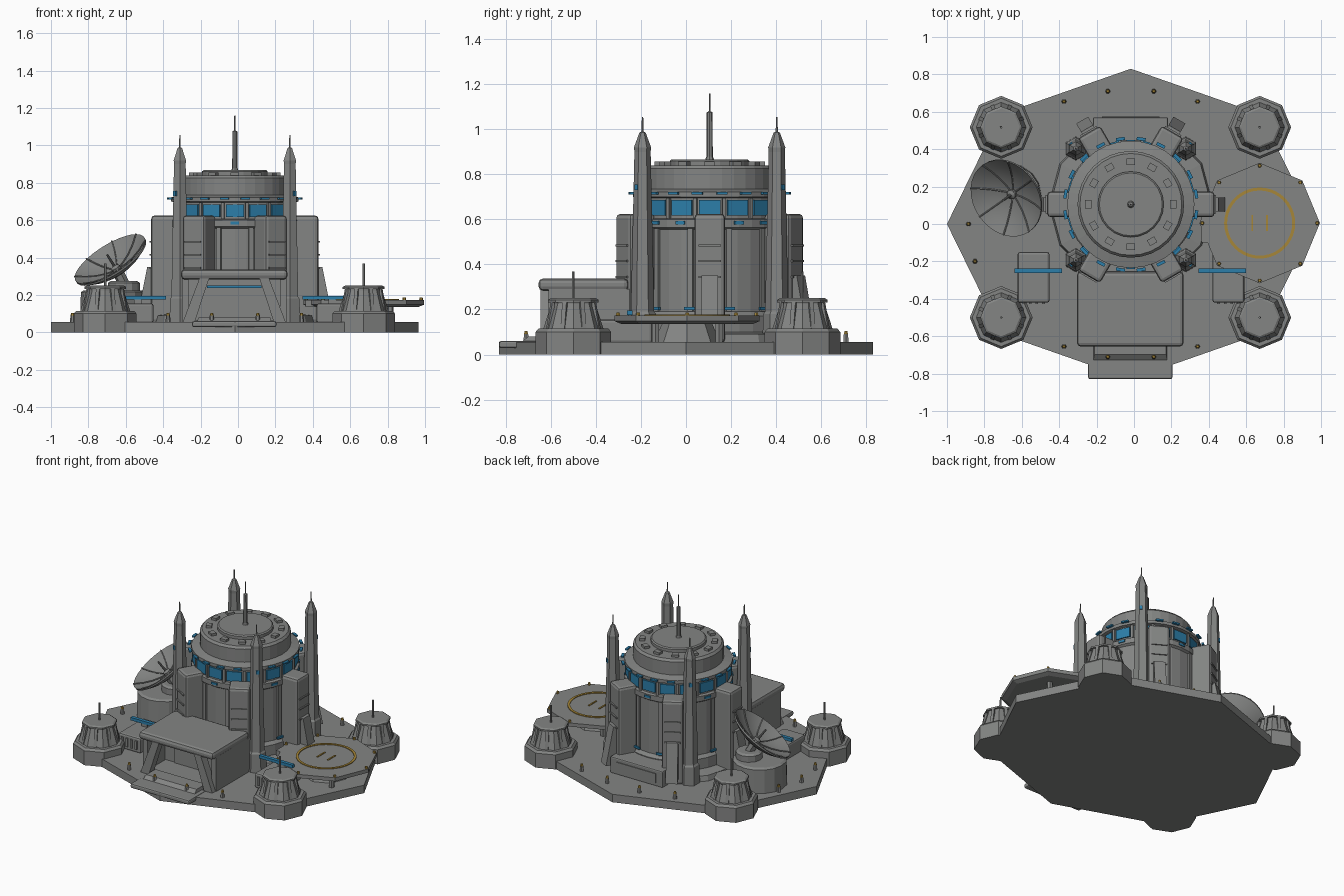
import bpy, bmesh, math
from mathutils import Vector, Matrix

if "Cube" in bpy.data.objects:
    bpy.data.objects.remove(bpy.data.objects["Cube"])

def material(name, rgb):
    m = bpy.data.materials.new(name)
    m.diffuse_color = (*rgb, 1)
    m.use_nodes = True
    m.node_tree.nodes["Principled BSDF"].inputs["Base Color"].default_value = m.diffuse_color
    return m

GRAY = material("concrete_gray", (0.23, 0.235, 0.23))
BLUE = material("window_blue", (0.025, 0.21, 0.40))
GOLD = material("marker_gold", (0.38, 0.24, 0.04))
TC = Vector((-0.017, 0.105, 0))       # tower centre

def finish(name, bm, mat, smooth=False):
    bmesh.ops.recalc_face_normals(bm, faces=bm.faces)
    me = bpy.data.meshes.new(name)
    bm.to_mesh(me)
    bm.free()
    ob = bpy.data.objects.new(name, me)
    me.materials.append(mat)
    bpy.context.collection.objects.link(ob)
    if smooth:
        bpy.ops.object.select_all(action='DESELECT')
        ob.select_set(True)
        bpy.context.view_layer.objects.active = ob
        bpy.ops.object.shade_smooth_by_angle(angle=math.radians(30))
    return ob

def lathe(name, profile, sides, loc=(0, 0, 0), mat=GRAY, turn=0.0, scale=(1, 1), smooth=False, matrix=None, caps=True):
    """Stack of rings (radius, height) around an axis."""
    bm = bmesh.new()
    rings = []
    for r, z in profile:
        rings.append([bm.verts.new((r * scale[0] * math.cos(turn + math.tau * i / sides),
                                    r * scale[1] * math.sin(turn + math.tau * i / sides), z))
                      for i in range(sides)])
    for a, b in zip(rings, rings[1:]):
        for i in range(sides):
            j = (i + 1) % sides
            bm.faces.new((a[i], a[j], b[j], b[i]))
    if caps:
        bm.faces.new(rings[0][::-1])
        bm.faces.new(rings[-1])
    bm.transform(matrix if matrix else Matrix.Translation(loc))
    return finish(name, bm, mat, smooth)

def box(name, lo, hi, mat=GRAY, bevel=0.0, angle=0.0, centre=(0, 0, 0), top=None, shift=(0, 0)):
    """Box between two corners; top scales and shift moves the upper face."""
    lo, hi = Vector(lo), Vector(hi)
    bm = bmesh.new()
    bmesh.ops.create_cube(bm, size=1)
    for v in bm.verts:
        if v.co.z > 0:
            if top:
                v.co.x *= top[0]
                v.co.y *= top[1]
        v.co = Vector(c * s for c, s in zip(v.co, hi - lo)) + (lo + hi) / 2 + \
            (Vector((*shift, 0)) if v.co.z > 0 else Vector())
    if bevel:
        bmesh.ops.bevel(bm, geom=bm.edges[:], offset=bevel, segments=2, affect='EDGES', profile=0.5)
    bm.transform(Matrix.Translation(centre) @ Matrix.Rotation(angle, 4, 'Z'))
    return finish(name, bm, mat)

def rod(name, a, b, r, mat=GRAY):
    a, b = Vector(a), Vector(b)
    d = b - a
    m = Matrix.Translation(a) @ d.to_track_quat('Z', 'Y').to_matrix().to_4x4()
    return lathe(name, [(r, 0), (r, d.length)], 6, mat=mat, matrix=m)

# Platform and entrance steps
lathe("platform", [(1, 0), (1, 0.055)], 8, (-0.017, 0, 0), scale=(0.983, 0.83))
box("entrance_step", (-0.245, -0.83, 0.028), (0.205, -0.64, 0.06), bevel=0.01)
box("entrance_ramp", (-0.22, -0.74, 0.05), (0.18, -0.60, 0.08), top=(0.96, 0.7), shift=(0, 0.02))

# Central tower
lathe("tower_skirt", [(0.44, 0.05), (0.43, 0.09), (0.35, 0.10)], 12, TC)
lathe("tower_wall", [(0.345, 0.05), (0.345, 0.17), (0.325, 0.19), (0.325, 0.555), (0.34, 0.565), (0.34, 0.60),
                     (0.322, 0.605), (0.322, 0.695), (0.34, 0.70), (0.34, 0.722), (0.285, 0.735), (0.285, 0.825),
                     (0.272, 0.84), (0.19, 0.84)], 32, TC)
lathe("roof_disc", [(0.176, 0.835), (0.176, 0.86), (0.168, 0.867)], 24, TC)
lathe("roof_mast", [(0.022, 0.86), (0.014, 0.88), (0.013, 1.075), (0.004, 1.08), (0.003, 1.16)], 8, TC)
for i in range(12):
    box("roof_vent", (0.21, -0.022, 0.835), (0.245, 0.022, 0.856), angle=math.tau * i / 12, centre=TC)
for i in range(16):
    a = math.tau * i / 16
    box("tower_window", (0.31, -0.048, 0.618), (0.329, 0.048, 0.685), BLUE, angle=a, centre=TC)
    box("window_mullion", (0.31, -0.008, 0.605), (0.335, 0.008, 0.695), angle=a + math.tau / 32, centre=TC)
    box("collar_light", (0.33, -0.022, 0.578), (0.345, 0.022, 0.592), BLUE, angle=a, centre=TC)
for i in range(20):
    box("eave_light", (0.345, -0.024, 0.711), (0.362, 0.024, 0.721), BLUE, angle=math.tau * (i + 0.5) / 20, centre=TC)
for i in range(12):
    a = math.tau * (i + 0.5) / 12
    box("base_light", (0.335, -0.025, 0.198), (0.345, 0.025, 0.212), BLUE, angle=a, centre=TC)
    box("wall_rib", (0.315, -0.012, 0.19), (0.336, 0.012, 0.56), angle=a, centre=TC)

# Six buttress pods with rungs and sloped feet
for i in range(6):
    a = math.tau * i / 6
    box("buttress_pod", (0.315, -0.068, 0.05), (0.447, 0.068, 0.625), bevel=0.018, angle=a, centre=TC)
    for z in (0.34, 0.41, 0.48):
        box("pod_rung", (0.44, -0.05, z), (0.455, 0.05, z + 0.009), angle=a, centre=TC)
    if i < 4:
        box("buttress_foot", (0.43, -0.037, 0.09), (0.52, 0.037, 0.35), angle=a, centre=TC,
            top=(0.4, 1), shift=(-0.025, 0))

# Rear service block
box("rear_block", (-0.22, 0.42, 0.05), (0.182, 0.57, 0.165), bevel=0.008)
box("rear_block_panel", (-0.17, 0.565, 0.075), (0.135, 0.575, 0.14))

# Four spires
for sx in (-1, 1):
    for sy in (-1, 1):
        p = TC + Vector((sx * 0.294, sy * 0.298, 0))
        lathe("spire", [(0.064, 0.05), (0.06, 0.18), (0.052, 0.19), (0.036, 0.90), (0.038, 0.92), (0.014, 0.985),
                        (0.005, 0.99), (0.003, 1.055)], 6, p, turn=math.pi / 6)
        box("spire_light", (0.03, -0.01, 0.73), (0.042, 0.01, 0.755), BLUE, angle=math.atan2(sy, sx), centre=p)

# Four corner turrets
for x in (-0.71, 0.672):
    for y in (-0.50, 0.517):
        p = Vector((x, y, 0))
        lathe("turret_base", [(0.168, 0), (0.168, 0.10), (0.155, 0.115)], 8, p)
        lathe("turret_body", [(0.135, 0.11), (0.098, 0.225), (0.098, 0.235)], 8, p)
        lathe("turret_cap", [(0.112, 0.232), (0.112, 0.243), (0.10, 0.25)], 8, p)
        lathe("turret_antenna", [(0.007, 0.245), (0.006, 0.368)], 6, p)
        for i in range(8):
            box("turret_rib", (0.095, -0.01, 0.11), (0.128, 0.01, 0.235), angle=math.tau * (i + 0.5) / 8,
                centre=p, top=(0.3, 1), shift=(-0.012, 0))

# Hangar: rounded roof, side walls, back door and slanted front legs
HX = -0.02
box("hangar_roof", (HX - 0.285, -0.655, 0.283), (HX + 0.285, -0.255, 0.337), bevel=0.02)
box("hangar_back", (HX - 0.26, -0.42, 0.05), (HX + 0.26, -0.20, 0.29))
box("hangar_floor", (HX - 0.24, -0.62, 0.05), (HX + 0.24, -0.40, 0.065))
box("hangar_door", (HX - 0.17, -0.428, 0.065), (HX + 0.17, -0.42, 0.235))
box("door_light", (HX - 0.145, -0.432, 0.238), (HX + 0.145, -0.42, 0.250), BLUE)
for s in (-1, 1):
    x = HX + s * 0.262
    box("hangar_wall", (x - 0.018, -0.61, 0.05), (x + 0.018, -0.25, 0.29))
    x = HX + s * 0.245
    box("hangar_leg", (x - 0.032, -0.645, 0.05), (x + 0.032, -0.59, 0.29), top=(0.8, 1), shift=(-s * 0.085, 0))

# Side equipment blocks with long light bars
for x, bar in ((-0.537, -0.512), (0.505, 0.472)):
    box("side_block", (x - 0.085, -0.42, 0.05), (x + 0.085, -0.15, 0.155), bevel=0.012)
    box("light_bar", (bar - 0.128, -0.262, 0.175), (bar + 0.128, -0.238, 0.195), BLUE)
    box("bar_bracket", (x - 0.02, -0.257, 0.15), (x + 0.02, -0.243, 0.178))
    for k in range(4):
        box("block_fin", (x - 0.06 + k * 0.035, -0.427, 0.075), (x - 0.045 + k * 0.035, -0.415, 0.135))

# Landing pad with ring, stripes and edge lamps
P = Vector((0.672, 0.005, 0))
lathe("landing_pad", [(0.29, 0.135), (0.322, 0.148), (0.322, 0.173)], 8, P)
box("pad_walkway", (0.36, -0.10, 0.135), (0.50, 0.11, 0.172))
lathe("pad_column", [(0.15, 0.05), (0.11, 0.14)], 8, P)
lathe("pad_ring", [(0.174, 0.17), (0.174, 0.178), (0.19, 0.178), (0.19, 0.17)], 40, P, GOLD, caps=False)
for s in (-1, 1):
    box("pad_stripe", (s * 0.04 - 0.005, -0.042, 0.17), (s * 0.04 + 0.005, 0.042, 0.178), GOLD, centre=P)
for i in range(8):
    a = math.tau * i / 8
    d = Vector((math.cos(a), math.sin(a), 0))
    lathe("pad_lamp", [(0.011, 0.17), (0.008, 0.187)], 6, P + d * 0.307, GOLD)
    if i % 2 and abs(a - math.pi) < 2.6:
        lathe("pad_post", [(0.018, 0.04), (0.018, 0.14)], 6, P + d * 0.2)

# Bollards round the platform edge
for x, y in ((0.123, 0.71), (0.357, 0.655), (0.868, 0.0), (0.833, 0.2)):
    for sx in (-1, 1):
        for sy in (-1, 1):
            if (y == 0 and sy < 0) or (x > 0.8 and sx > 0):
                continue
            p = Vector((-0.017 + sx * x, sy * y, 0))
            lathe("bollard", [(0.014, 0.05), (0.011, 0.09)], 6, p)
            lathe("bollard_lamp", [(0.011, 0.089), (0.007, 0.104)], 6, p, GOLD)

# Dish antenna: pedestal, mount, bowl, ribs and feed
D = Vector((-0.685, 0.137, 0.392))
N = Vector((-0.50, -0.35, 0.79)).normalized()
R, DEPTH = 0.218, 0.075
lathe("dish_pedestal", [(0.175, 0.05), (0.17, 0.215), (0.155, 0.225)], 16, (-0.67, 0.15, 0))
lathe("dish_turntable", [(0.085, 0.22), (0.085, 0.265), (0.07, 0.275)], 12, (-0.61, 0.18, 0))
rod("dish_mount", (-0.61, 0.18, 0.26), D - N * (DEPTH + 0.005), 0.03)
M = Matrix.Translation(D) @ N.to_track_quat('Z', 'Y').to_matrix().to_4x4()
inner = [(R * t, -DEPTH * (1 - t * t)) for t in (0.05, 0.25, 0.5, 0.75, 1)]
outer = [(r, z - 0.012) for r, z in inner[::-1]]
lathe("dish_bowl", inner + outer, 32, smooth=True, matrix=M)
for i in range(8):
    a = math.tau * i / 8
    pts = [Vector((r * math.cos(a), r * math.sin(a), z + 0.004)) for r, z in inner]
    for p, q in zip(pts, pts[1:]):
        rod("dish_rib", M @ p, M @ q, 0.004)
lathe("dish_hub", [(0.026, -DEPTH - 0.01), (0.026, -DEPTH + 0.02), (0.008, -DEPTH + 0.03), (0.006, 0.03)], 10, matrix=M)
